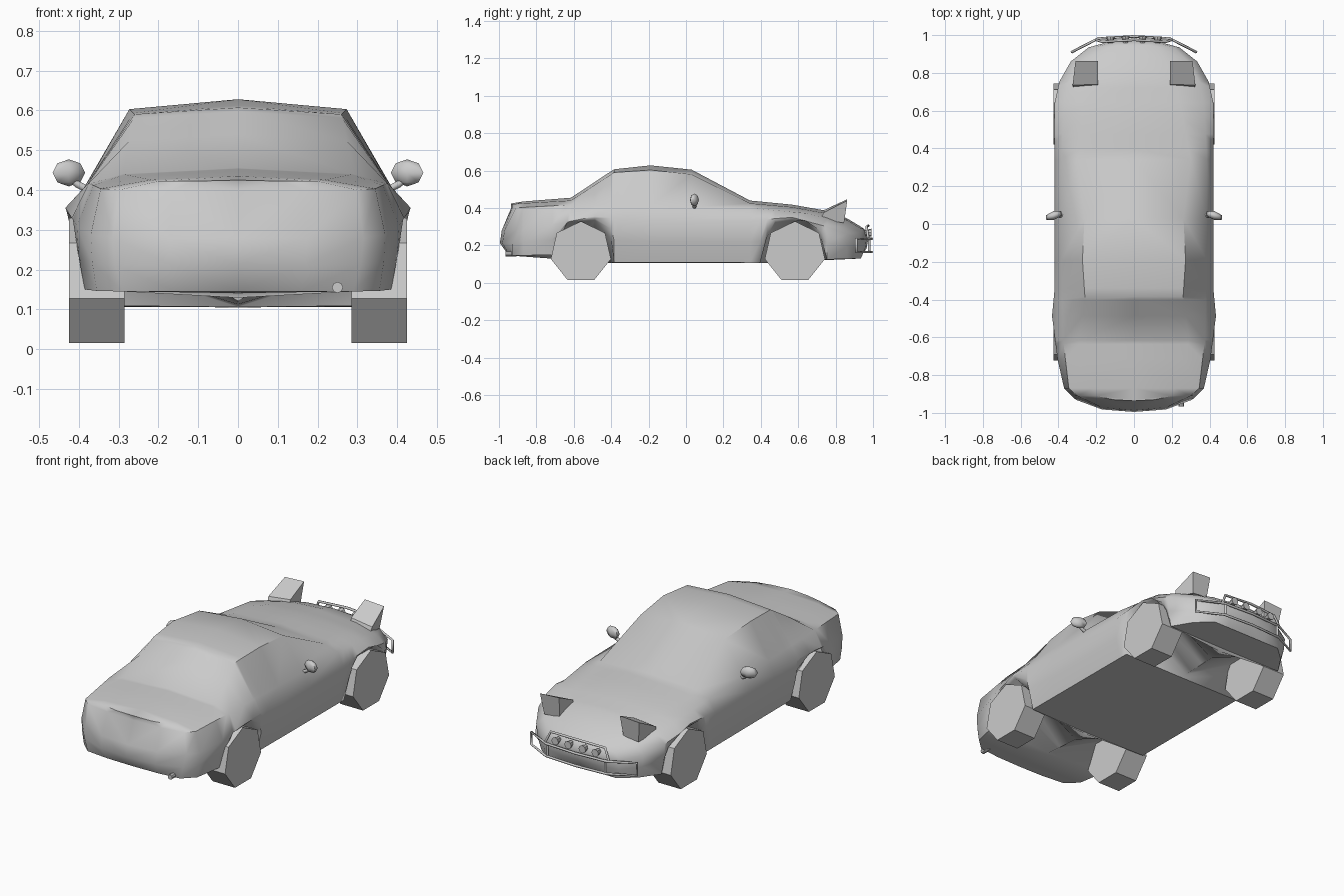
import bpy, bmesh, math
from mathutils import Vector

cube = bpy.data.objects.get("Cube")
if cube:
    bpy.data.objects.remove(cube, do_unlink=True)

# One plain paint for every part
paint = bpy.data.materials.new("light_grey")
paint.use_nodes = True
grey = (0.6, 0.6, 0.6, 1)
paint.diffuse_color = grey
paint.node_tree.nodes["Principled BSDF"].inputs["Base Color"].default_value = grey


def make_object(name, bm, smooth_angle=None):
    """Turn a bmesh into a painted object, optionally smooth shaded."""
    bmesh.ops.recalc_face_normals(bm, faces=bm.faces)
    mesh = bpy.data.meshes.new(name)
    bm.to_mesh(mesh)
    bm.free()
    mesh.materials.append(paint)
    obj = bpy.data.objects.new(name, mesh)
    bpy.context.collection.objects.link(obj)
    if smooth_angle:
        bpy.ops.object.select_all(action="DESELECT")
        obj.select_set(True)
        bpy.context.view_layer.objects.active = obj
        bpy.ops.object.shade_smooth_by_angle(angle=math.radians(smooth_angle))
    return obj


def sample(curve, y):
    """Read a piecewise linear curve of (y, value) points."""
    if y <= curve[0][0]:
        return curve[0][1]
    for (ya, va), (yb, vb) in zip(curve, curve[1:]):
        if y <= yb:
            return va + (vb - va) * (y - ya) / (yb - ya)
    return curve[-1][1]


# Body lines along the length, tail to nose
top_z = [(-.93, .425), (-.87, .435), (-.615, .455), (-.385, .607), (-.19, .628),
         (.03, .605), (.342, .44), (.567, .418), (.754, .385), (.86, .345), (.935, .3)]
rail_x = [(-.93, .2), (-.615, .29), (-.385, .26), (-.19, .273), (.03, .262),
          (.342, .3), (.754, .22), (.935, .13)]
rail_z = [(-.93, .422), (-.615, .44), (-.385, .59), (-.19, .603), (.03, .58),
          (.342, .425), (.567, .405), (.754, .37), (.86, .335), (.935, .29)]
shoulder_x = [(-.93, .3), (-.87, .345), (-.615, .375), (-.19, .385), (.342, .385),
              (.642, .37), (.754, .345), (.86, .285), (.935, .21)]
shoulder_z = [(-.93, .4), (-.615, .417), (.342, .4), (.642, .372), (.754, .34),
              (.86, .305), (.935, .27)]
belt_x = [(-.93, .315), (-.87, .37), (-.715, .405), (-.487, .434), (-.34, .42),
          (.642, .42), (.754, .395), (.86, .335), (.935, .24)]
belt_z = [(-.93, .28), (-.715, .31), (-.487, .355), (-.19, .33), (.342, .33),
          (.56, .352), (.754, .3), (.935, .235)]
edge_x = [(-.93, .29), (-.87, .355), (-.715, .385), (-.487, .42), (-.385, .385),
          (.396, .385), (.56, .41), (.754, .375), (.86, .305), (.935, .22)]
edge_z = [(-.93, .145), (-.715, .15), (-.636, .32), (-.487, .335), (-.4, .23),
          (-.385, .11), (.396, .107), (.433, .246), (.476, .32), (.642, .335),
          (.722, .24), (.754, .125), (.935, .13)]
keel_z = [(-.93, .145), (-.385, .105), (.396, .105), (.935, .13)]


def section(y):
    """Half cross-section, from the keel round to the roof centre."""
    ex, ez, bx, bz = (sample(c, y) for c in (edge_x, edge_z, belt_x, belt_z))
    outline = [(0, sample(keel_z, y)), (ex, ez),
               (bx * .75 + ex * .25, (ez + bz) / 2), (bx, bz),
               (sample(shoulder_x, y), sample(shoulder_z, y)),
               (sample(rail_x, y), sample(rail_z, y)), (0, sample(top_z, y))]
    return [Vector((x, y, z)) for x, z in outline]


def end_profile(ring, depths):
    """Points on the centre line that close an end with a bumper."""
    return [Vector((0, y, p.z)) for p, y in zip(ring, depths)]


stations = sorted({y for c in (top_z, edge_z, belt_x, shoulder_x) for y, _ in c})
rings = [section(y) for y in stations]
tail, nose = rings[0], rings[-1]

# Tuck the upper tail panel in behind the bumper
for p in tail[3:6]:
    p.y += .02
mid_tail = end_profile(tail, (-.945, -.947, -.995, -.985, -.935, -.935, -.938))
mid_nose = end_profile(nose, (.92, .925, .965, .975, .968, .95, .935))

# Half-width columns keep both bumpers full and rounded


def column(centre, ring, along, across):
    points = []
    for c, r in zip(centre, ring):
        p = c.lerp(r, across)
        p.y = c.y + (r.y - c.y) * along
        points.append(p)
    return points


rings = ([mid_tail, column(mid_tail, tail, .2, .55)] + rings +
         [column(mid_nose, nose, .25, .55), mid_nose])

bm = bmesh.new()
for side in (1, -1):
    grid = [[bm.verts.new((p.x * side, p.y, p.z)) for p in ring] for ring in rings]
    for a, b in zip(grid, grid[1:]):
        for k in range(len(a) - 1):
            bm.faces.new((a[k], a[k + 1], b[k + 1], b[k]))
bmesh.ops.remove_doubles(bm, verts=bm.verts, dist=.0005)
bmesh.ops.dissolve_degenerate(bm, edges=bm.edges, dist=.0004)
make_object("body", bm, 50)


def cylinder(name, centre, radius, length, sides, axis, turn=0, tip=None, smooth=None):
    """Cylinder or cone along the given axis."""
    bm = bmesh.new()
    bmesh.ops.create_cone(bm, cap_ends=True, segments=sides, radius1=radius,
                          radius2=radius if tip is None else tip, depth=length)
    for v in bm.verts:
        a, b, c = v.co
        ca, sa = math.cos(turn), math.sin(turn)
        a, b = a * ca - b * sa, a * sa + b * ca
        v.co = Vector((c, a, b) if axis == "x" else (a, c, b)) + Vector(centre)
    return make_object(name, bm, smooth)


def prism(name, bottom, top):
    """Solid between two four-cornered outlines."""
    bm = bmesh.new()
    low, high = ([bm.verts.new(p) for p in loop] for loop in (bottom, top))
    bm.faces.new(low)
    bm.faces.new(high)
    for i in range(4):
        j = (i + 1) % 4
        bm.faces.new((low[i], low[j], high[j], high[i]))
    return make_object(name, bm)


def tube(name, points, radius, closed=False):
    """Bent square-ish bar through the points."""
    curve = bpy.data.curves.new(name, "CURVE")
    curve.dimensions = "3D"
    curve.bevel_depth = radius
    curve.bevel_resolution = 1
    curve.use_fill_caps = True
    spline = curve.splines.new("POLY")
    spline.points.add(len(points) - 1)
    for node, p in zip(spline.points, points):
        node.co = (*p, 1)
    spline.use_cyclic_u = closed
    curve.materials.append(paint)
    obj = bpy.data.objects.new(name, curve)
    bpy.context.collection.objects.link(obj)


for side, label in ((1, "left"), (-1, "right")):
    # Seven-sided wheels
    for y, end in ((-.562, "rear"), (.582, "front")):
        # The flat of each wheel points to the tail
        cylinder(f"{end}_wheel_{label}", (side * .355, y, .164), .165, .14, 7, "x")

    # Raised headlights
    prism(f"headlight_{label}",
          [(side * x, y, z) for x, y, z in
           ((.19, .73, .36), (.32, .72, .34), (.295, .845, .32), (.2, .845, .33))],
          [(side * x, y, z) for x, y, z in
           ((.19, .74, .39), (.325, .735, .375), (.31, .862, .44), (.19, .862, .447))])

    # Door mirrors on short stems
    bm = bmesh.new()
    bmesh.ops.create_uvsphere(bm, u_segments=6, v_segments=4, radius=1)
    for v in bm.verts:
        x, y, z = v.co
        v.co = (side * (.425 + x * .047), .045 + y * .024 - x * .012, .443 + z * .034)
    make_object(f"mirror_{label}", bm, 60)
    tube(f"mirror_stem_{label}", [(side * .375, .045, .4), (side * .405, .045, .415),
                                  (side * .42, .045, .43)], .01)

    # Bar uprights and spot lamps
    tube(f"bar_upright_{label}", [(side * .18, .98, .165), (side * .18, .98, .24)], .007)
    for i, x in enumerate((.045, .125)):
        cylinder(f"spot_lamp_{label}_{i}", (side * x, .975, .268), .014, .035, 8, "y",
                 tip=.022, smooth=40)

# Nose guard: wide frame and upper hoop


def sweep(z):
    right = [(.33, .91), (.19, .982), (0, .993)]
    return [(-x, y, z) for x, y in right] + [(x, y, z) for x, y in right[1::-1]]


tube("guard_frame", sweep(.235) + sweep(.165)[::-1], .007, closed=True)
tube("guard_hoop", [(-.2, .975, .235), (-.17, .965, .3), (0, .975, .305),
                    (.17, .965, .3), (.2, .975, .235)], .007)

# Exhaust tip
cylinder("exhaust", (.25, -.935, .155), .014, .06, 8, "y", smooth=40)
